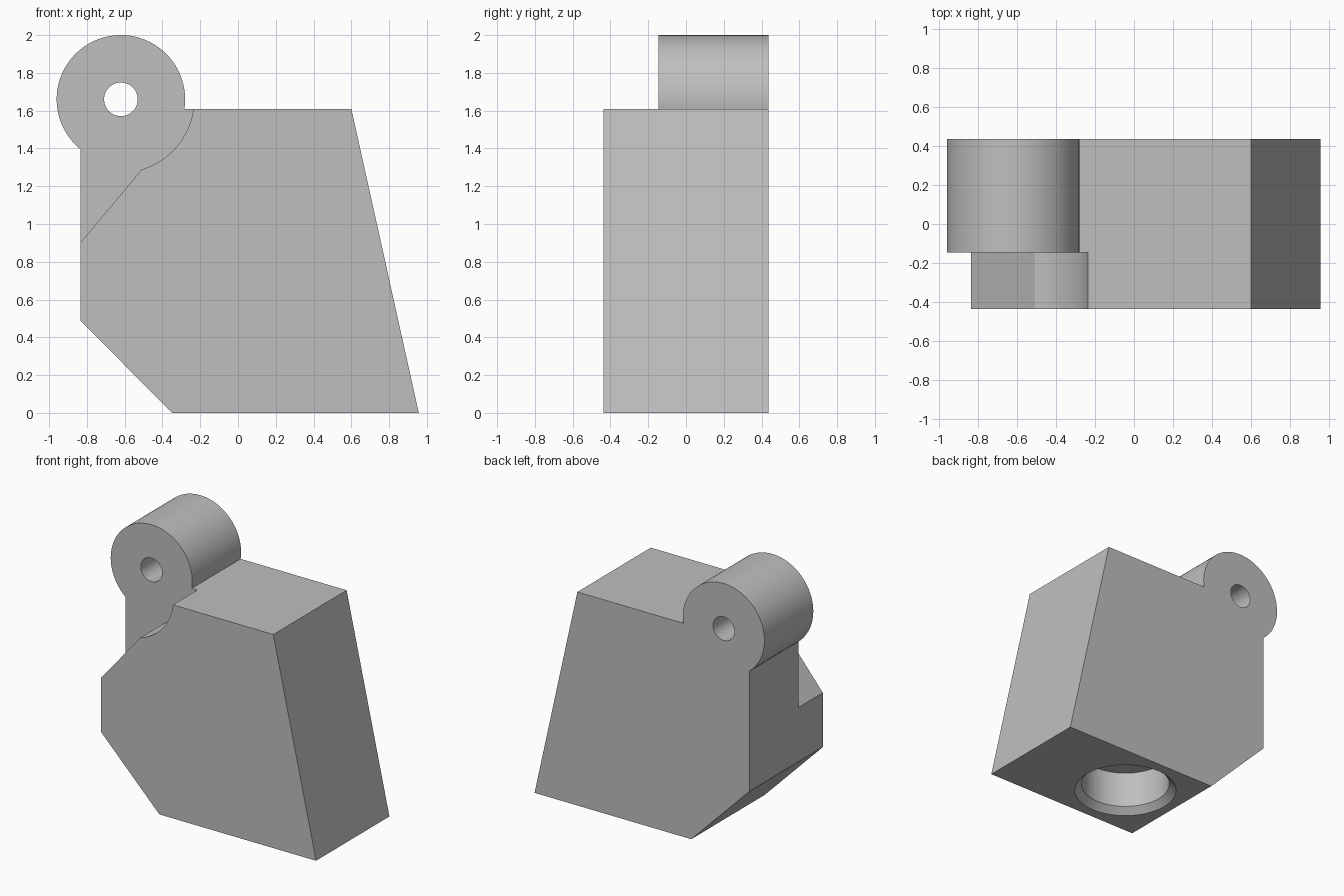
import bpy, bmesh, math

if "Cube" in bpy.data.objects:
    bpy.data.objects.remove(bpy.data.objects["Cube"], do_unlink=True)

grey = bpy.data.materials.new("plain grey")
grey.use_nodes = True
colour = (0.52, 0.52, 0.52, 1)
grey.diffuse_color = colour
grey.node_tree.nodes["Principled BSDF"].inputs["Base Color"].default_value = colour

FRONT, BACK, STEP = -0.437, 0.437, -0.145
TOP, LEFT_X = 1.61, -0.835
PIN_X, PIN_Z, BARREL_R, RELIEF_R = -0.62, 1.66, 0.34, 0.387


def arc(radius, start, end, steps):
    """Points on an arc around the pin axis."""
    angles = [start + (end - start) * i / steps for i in range(steps + 1)]
    return [(PIN_X + radius * math.cos(a), PIN_Z + radius * math.sin(a)) for a in angles]


def prism(name, profile, y0, y1):
    """Extrude an x-z profile along y."""
    bm = bmesh.new()
    face = bm.faces.new([bm.verts.new((x, y0, z)) for x, z in profile])
    new = bmesh.ops.extrude_face_region(bm, geom=[face])["geom"]
    moved = [g for g in new if isinstance(g, bmesh.types.BMVert)]
    bmesh.ops.translate(bm, verts=moved, vec=(0, y1 - y0, 0))
    bmesh.ops.recalc_face_normals(bm, faces=bm.faces)
    return finish(name, bm)


def lathe(name, outline, x, steps=96):
    """Revolve an r-z outline around a vertical axis."""
    bm = bmesh.new()
    rings = []
    for r, z in outline:
        turn = [2 * math.pi * i / steps for i in range(steps)]
        rings.append([bm.verts.new((x + r * math.cos(a), r * math.sin(a), z)) for a in turn])
    for low, high in zip(rings, rings[1:]):
        for i in range(steps):
            j = (i + 1) % steps
            bm.faces.new((low[i], low[j], high[j], high[i]))
    bm.faces.new(rings[0])
    bm.faces.new(rings[-1])
    bmesh.ops.recalc_face_normals(bm, faces=bm.faces)
    return finish(name, bm)


def finish(name, bm):
    mesh = bpy.data.meshes.new(name)
    bm.to_mesh(mesh)
    bm.free()
    mesh.materials.append(grey)
    obj = bpy.data.objects.new(name, mesh)
    bpy.context.collection.objects.link(obj)
    return obj


def cut(target, cutter):
    cutter.hide_render = True
    mod = target.modifiers.new("cut", "BOOLEAN")
    mod.operation, mod.solver, mod.object = "DIFFERENCE", "EXACT", cutter
    bpy.context.view_layer.objects.active = target
    bpy.ops.object.modifier_apply(modifier=mod.name)
    bpy.data.objects.remove(cutter, do_unlink=True)


# Block with the round hinge barrel in one outline
join_top = math.asin((TOP - PIN_Z) / BARREL_R)
join_side = 2 * math.pi - math.acos((LEFT_X - PIN_X) / BARREL_R)
outline = [(LEFT_X, 0.49), (-0.35, 0), (0.957, 0), (0.60, TOP)]
block = prism("hinge_block", outline + arc(BARREL_R, join_top, join_side, 90), FRONT, BACK)

# Relief in front of the barrel: arc, then a sloping flat
start = math.asin((TOP - PIN_Z) / RELIEF_R)
relief = arc(RELIEF_R, start, -1.28, 30)
relief += [(LEFT_X, 0.90), (-1.2, 0.47), (-1.2, 2.2), (relief[0][0], 2.2)]
cut(block, prism("relief_cutter", relief, -0.6, STEP))

# Pin hole through the barrel
cut(block, prism("pin_cutter", arc(0.089, 0, 2 * math.pi, 64)[:-1], -0.6, 0.6))

# Blind bore with a chamfered mouth in the underside
bore = [(0.41, -0.05), (0.36, 0), (0.312, 0.048), (0.312, 0.32)]
cut(block, lathe("bore_cutter", bore, 0.08))

bpy.ops.object.select_all(action="DESELECT")
block.select_set(True)
bpy.context.view_layer.objects.active = block
bpy.ops.object.shade_smooth_by_angle(angle=math.radians(25))
